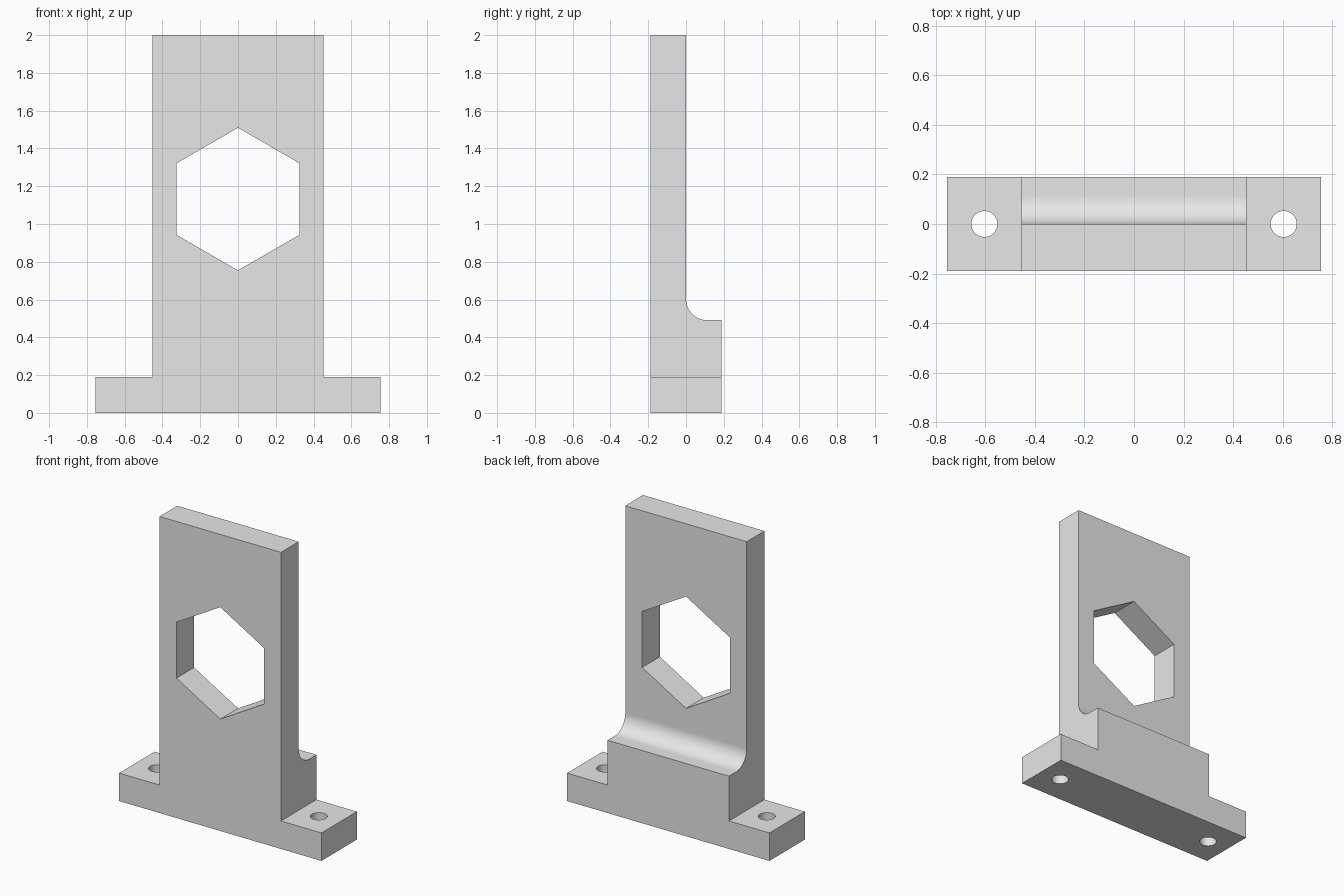
import bpy
import bmesh
from math import sin, cos, pi, tau, radians
from mathutils import Vector

if "Cube" in bpy.data.objects:
    bpy.data.objects.remove(bpy.data.objects["Cube"], do_unlink=True)

U = 2 / 10.6                 # one module: thickness of the foot and the plate
HALF_W, PLATE_W = 4 * U, 2.4 * U
STEP_H, FILLET, TOP = 2.6 * U, 0.6 * U, 2.0

grey = bpy.data.materials.new("plain grey")
grey.use_nodes = True
grey.diffuse_color = (0.8, 0.8, 0.8, 1)
grey.node_tree.nodes["Principled BSDF"].inputs["Base Color"].default_value = (0.8, 0.8, 0.8, 1)


def prism(name, outline, sweep):
    """Extrude a closed planar outline along a vector."""
    bm = bmesh.new()
    face = bm.faces.new([bm.verts.new(p) for p in outline])
    out = bmesh.ops.extrude_face_region(bm, geom=[face], use_keep_orig=True)
    moved = [g for g in out["geom"] if isinstance(g, bmesh.types.BMVert)]
    bmesh.ops.translate(bm, verts=moved, vec=Vector(sweep))
    bmesh.ops.recalc_face_normals(bm, faces=bm.faces)
    mesh = bpy.data.meshes.new(name)
    bm.to_mesh(mesh)
    bm.free()
    mesh.materials.append(grey)
    ob = bpy.data.objects.new(name, mesh)
    bpy.context.collection.objects.link(ob)
    return ob


def cut(target, cutter):
    """Subtract the cutter and discard it."""
    cutter.hide_render = True
    mod = target.modifiers.new("cut", "BOOLEAN")
    mod.operation, mod.solver, mod.object = "DIFFERENCE", "EXACT", cutter
    bpy.context.view_layer.objects.active = target
    bpy.ops.object.modifier_apply(modifier=mod.name)
    bpy.data.objects.remove(cutter, do_unlink=True)


# Side profile: foot, rear step, concave fillet and upright plate
N = 24
arc = [(FILLET * (1 - sin(a)), STEP_H + FILLET * (1 - cos(a)))
       for a in (i / N * pi / 2 for i in range(N + 1))]
profile = [(-U, 0), (U, 0), (U, STEP_H), *arc, (0, TOP), (-U, TOP)]
bracket = prism("mounting_bracket", [(-HALF_W, y, z) for y, z in profile], (2 * HALF_W, 0, 0))

for s in (-1, 1):
    # Clear the space above each foot
    x0, x1 = s * PLATE_W, s * (HALF_W + U)
    notch = [(x0, -2 * U, U), (x1, -2 * U, U), (x1, -2 * U, TOP + U), (x0, -2 * U, TOP + U)]
    cut(bracket, prism("foot_notch_cutter", notch, (0, 4 * U, 0)))
    # Bolt hole through each foot
    ring = [(s * 3.2 * U + 0.0525 * cos(i * tau / 48), 0.0525 * sin(i * tau / 48), -U)
            for i in range(48)]
    cut(bracket, prism("bolt_hole_cutter", ring, (0, 0, 3 * U)))

# Hexagonal window through the plate
hexagon = [(2 * U * sin(i * tau / 6), -2 * U, 6 * U + 2 * U * cos(i * tau / 6)) for i in range(6)]
cut(bracket, prism("hexagon_cutter", hexagon, (0, 4 * U, 0)))

# Smooth the fillet and bolt holes, keep the edges sharp
bpy.ops.object.select_all(action="DESELECT")
bracket.select_set(True)
bpy.context.view_layer.objects.active = bracket
bpy.ops.object.shade_smooth_by_angle(angle=radians(30))
